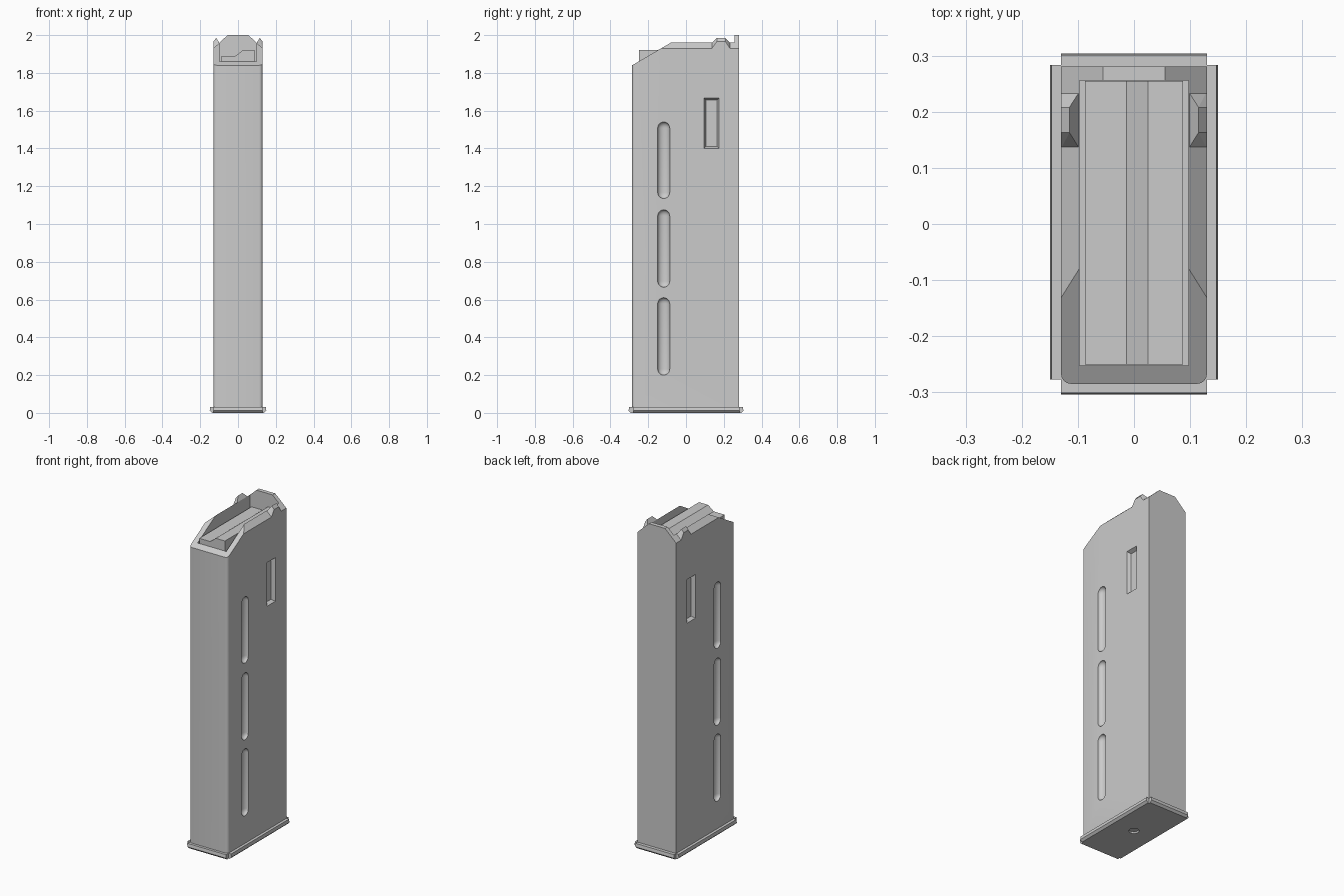
import bpy, bmesh, math
from mathutils import Vector, Matrix

if "Cube" in bpy.data.objects:
    bpy.data.objects.remove(bpy.data.objects["Cube"])


def make_obj(name, bm):
    bmesh.ops.recalc_face_normals(bm, faces=bm.faces)
    me = bpy.data.meshes.new(name)
    bm.to_mesh(me)
    bm.free()
    ob = bpy.data.objects.new(name, me)
    bpy.context.collection.objects.link(ob)
    return ob


def prism(name, pts, axis, lo, hi, bevel_front=None):
    """Extrude a profile along 'x' (pts = y,z), 'y' (x,z) or 'z' (x,y)."""
    place = {'x': lambda a, b, t: (t, a, b),
             'y': lambda a, b, t: (a, t, b),
             'z': lambda a, b, t: (a, b, t)}[axis]
    bm = bmesh.new()
    f = bm.faces.new([bm.verts.new(place(a, b, lo)) for a, b in pts])
    ext = bmesh.ops.extrude_face_region(bm, geom=[f])
    vs = [v for v in ext['geom'] if isinstance(v, bmesh.types.BMVert)]
    bmesh.ops.translate(bm, verts=vs, vec=Vector(place(0, 0, hi - lo)))
    if bevel_front:
        edges = [e for e in bm.edges
                 if all(abs(v.co.y - lo) < 1e-5 for v in e.verts)
                 and abs(e.verts[0].co.x - e.verts[1].co.x) < 1e-5]
        bmesh.ops.bevel(bm, geom=edges, offset=bevel_front, segments=4,
                        profile=0.5, affect='EDGES')
    return make_obj(name, bm)


def hull(name, pts):
    bm = bmesh.new()
    for p in pts:
        bm.verts.new(p)
    bmesh.ops.convex_hull(bm, input=bm.verts)
    return make_obj(name, bm)


def boolean(ob, other, op='DIFFERENCE'):
    m = ob.modifiers.new(op, 'BOOLEAN')
    m.operation, m.object, m.solver = op, other, 'EXACT'
    bpy.context.view_layer.objects.active = ob
    bpy.ops.object.modifier_apply(modifier=m.name)


def cut(ob, *cutters):
    for c in cutters:
        boolean(ob, c)
        bpy.data.objects.remove(c)


def rect(x0, x1, y0, y1):
    return [(x0, y0), (x1, y0), (x1, y1), (x0, y1)]


def capsule(name, x, y, z0, z1, r, depth):
    """Vertical capsule flattened in x, for the rounded side grooves."""
    bm = bmesh.new()
    bmesh.ops.create_uvsphere(bm, u_segments=20, v_segments=10, radius=r)
    for v in bm.verts:
        v.co.z += (z1 - r) if v.co.z > 1e-5 else (z0 + r)
    # the equator ring belongs to the lower dome; the wall stretches up from it
    top = z1 - r
    bmesh.ops.bisect_plane(bm, geom=bm.verts[:] + bm.edges[:] + bm.faces[:],
                           plane_co=(0, 0, z0 + r), plane_no=(0, 0, 1), clear_outer=True)
    ring = [e for e in bm.edges if e.is_boundary]
    dome = bmesh.ops.duplicate(bm, geom=bm.faces[:])['geom']
    dv = [v for v in dome if isinstance(v, bmesh.types.BMVert)]
    for v in dv:
        v.co.z = z0 + z1 - v.co.z
    bmesh.ops.bridge_loops(bm, edges=[e for e in bm.edges if e.is_boundary])
    bmesh.ops.transform(bm, matrix=Matrix.Translation((x, y, 0))
                        @ Matrix.Diagonal((depth / r, 1, 1, 1)), verts=bm.verts)
    return make_obj(name, bm)


def smooth(ob):
    bpy.ops.object.select_all(action='DESELECT')
    ob.select_set(True)
    bpy.context.view_layer.objects.active = ob
    bpy.ops.object.shade_smooth_by_angle(angle=math.radians(30))


# main shell: chamfered-top section run front to back, rounded front corners
section = [(-0.13, 0.012), (0.13, 0.012), (0.13, 1.93), (0.055, 2.0),
           (-0.055, 2.0), (-0.13, 1.93)]
body = prism("body_shell", section, 'y', -0.285, 0.281, bevel_front=0.018)

# sloped front mouth and open cavity leaving the feed lips and back wall
slope = prism("slope_cutter", [(-0.4, 1.773), (0.06, 2.042), (0.06, 2.2), (-0.4, 2.2)],
              'x', -0.3, 0.3)
cavity = prism("cavity_cutter", rect(-0.097, 0.097, -0.252, 0.256), 'z', 1.6, 2.2)
cut(body, slope, cavity)

# side grooves and tapered catch pockets
for s in (-1, 1):
    for z0, z1 in ((0.20, 0.61), (0.665, 1.075), (1.135, 1.54)):
        cut(body, capsule("groove_cutter", s * 0.13, -0.118, z0, z1, 0.032, 0.024))
    pocket = []
    for x, m in ((0.135, -0.002), (0.108, 0.011)):
        pocket += [(s * x, y, z) for y in (0.094 + m, 0.176 - m)
                   for z in (1.40 + m, 1.668 - m)]
    cut(body, hull("pocket_cutter", pocket))
smooth(body)

# raised bumps on the feed lips
for s, side in ((-1, "left"), (1, "right")):
    hull("lip_bump_" + side,
         [(s * x, y, z) for x, z, ys in ((0.13, 1.925, (0.134, 0.236)),
                                         (0.097, 1.955, (0.134, 0.236)),
                                         (0.13, 1.966, (0.163, 0.208)),
                                         (0.115, 1.985, (0.163, 0.208)))
          for y in ys])

# stepped follower
prism("follower", [(-0.087, 1.61), (0.087, 1.61), (0.087, 1.92), (0.025, 1.92),
                   (-0.013, 1.89), (-0.087, 1.89)], 'y', -0.25, 0.255)


# floor plate: two crossing trays with chamfered lower edges and a centre hole
def tray(half):
    return [(-half + 0.012, 0), (half - 0.012, 0), (half, 0.012), (half - 0.003, 0.032),
            (-half + 0.003, 0.032), (-half, 0.012)]


plate = prism("floor_plate", tray(0.15), 'y', -0.277, 0.283)
ends = prism("floor_plate_ends", tray(0.304), 'x', -0.13, 0.13)
boolean(plate, ends, 'UNION')
bpy.data.objects.remove(ends)
hole = prism("hole_cutter", [(0.028 * math.cos(i * math.pi / 10), 0.028 * math.sin(i * math.pi / 10))
                             for i in range(20)], 'z', -0.05, 0.01)
cut(plate, hole)
smooth(plate)
